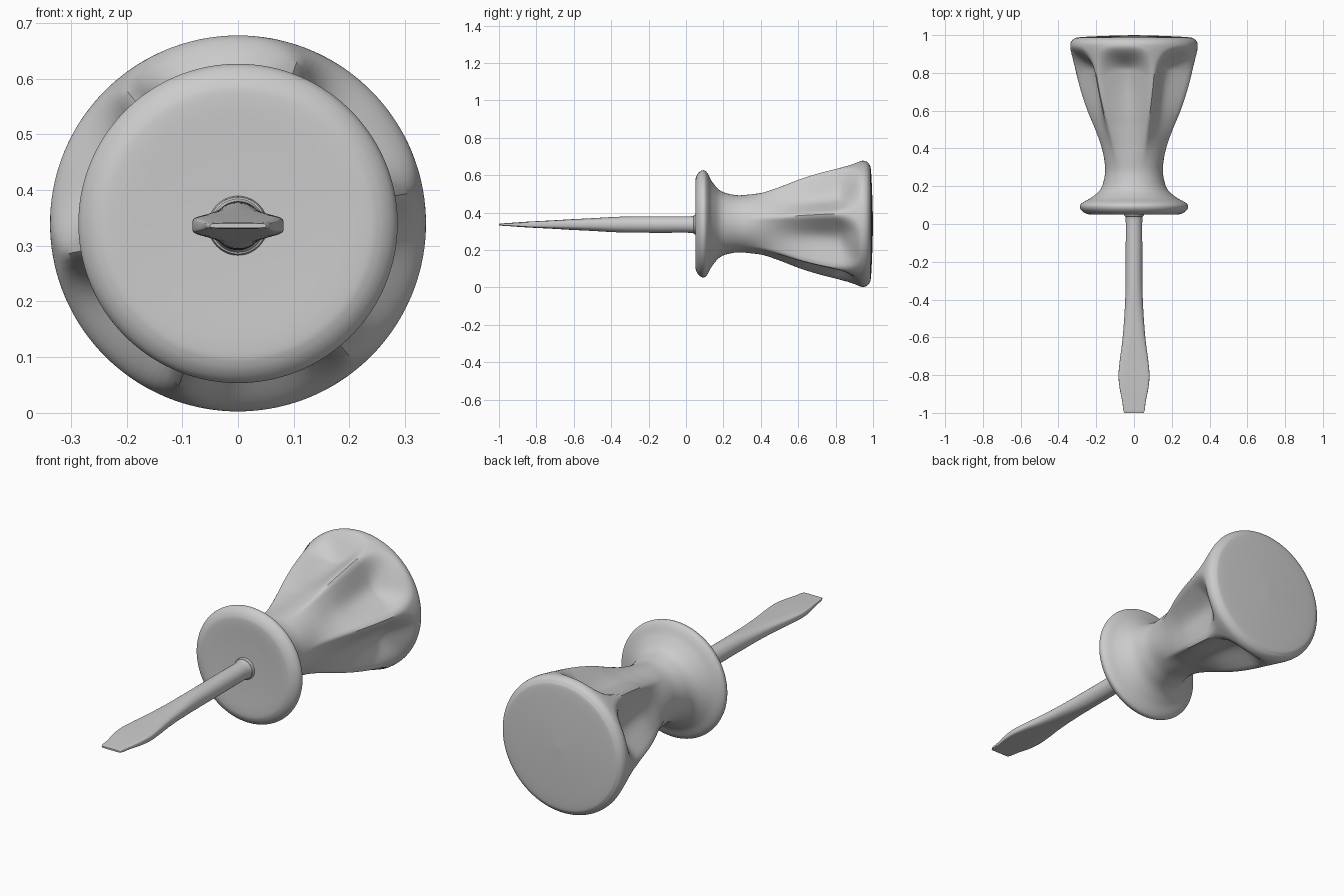
import bpy, bmesh, math
from mathutils import Vector

if "Cube" in bpy.data.objects:
    bpy.data.objects.remove(bpy.data.objects["Cube"])

CZ = 0.34          # height of the tool axis
RIDGE = math.radians(10)


def smooth(points, steps):
    """Catmull-Rom curve through tuples of any length."""
    pts = [Vector(p) for p in points]
    pts = [pts[0] * 2 - pts[1]] + pts + [pts[-1] * 2 - pts[-2]]
    out = []
    for i in range(1, len(pts) - 2):
        a, b, c, d = pts[i - 1:i + 3]
        for s in range(steps):
            t = s / steps
            out.append(0.5 * (2 * b + (c - a) * t + (2 * a - 5 * b + 4 * c - d) * t * t
                              + (3 * b - a - 3 * c + d) * t ** 3))
    return out + [pts[-2]]


def loft(name, rings, angle):
    """Skin closed rings of points and cap both ends."""
    bm = bmesh.new()
    rows = [[bm.verts.new(p) for p in ring] for ring in rings]
    n = len(rows[0])
    for a, b in zip(rows, rows[1:]):
        for i in range(n):
            j = (i + 1) % n
            bm.faces.new((a[i], a[j], b[j], b[i]))
    bm.faces.new(rows[0])
    bm.faces.new(rows[-1])
    bmesh.ops.recalc_face_normals(bm, faces=bm.faces)
    mesh = bpy.data.meshes.new(name)
    bm.to_mesh(mesh)
    bm.free()
    ob = bpy.data.objects.new(name, mesh)
    bpy.context.collection.objects.link(ob)
    bpy.ops.object.select_all(action='DESELECT')
    ob.select_set(True)
    bpy.context.view_layer.objects.active = ob
    bpy.ops.object.shade_smooth_by_angle(angle=math.radians(angle))
    return ob


def ease(t):
    t = max(0.0, min(1.0, t))
    return t * t * (3 - 2 * t)


def flute_depth(y, ang):
    """Depth of the six scooped finger flutes, arched at the butt end."""
    step = math.pi / 3
    t = abs(((ang - RIDGE) % step) / step * 2 - 1)
    t = min(1.0, t / 0.95)
    arch_end = 0.945 - 0.07 * t ** 4
    return 0.095 * ease((y - 0.3) / 0.5) * (1 - t * t) * ease((arch_end - y) / 0.13)


# Handle: turned profile (y, radius) with guard, neck and fluted grip
profile = smooth([(0.055, 0.002), (0.053, 0.12), (0.05, 0.22), (0.056, 0.255),
                  (0.075, 0.28), (0.097, 0.286), (0.115, 0.27), (0.14, 0.225),
                  (0.18, 0.18), (0.23, 0.16), (0.3, 0.153), (0.4, 0.172),
                  (0.5, 0.208), (0.6, 0.25), (0.7, 0.284), (0.8, 0.311),
                  (0.88, 0.328), (0.935, 0.337), (0.962, 0.334), (0.98, 0.318),
                  (0.989, 0.285), (0.996, 0.15), (1.0, 0.002)], 9)
SEG = 144
handle_rings = []
for y, r in profile:
    ring = []
    for i in range(SEG):
        a = RIDGE + math.tau * i / SEG
        q = r - flute_depth(y, a) if y < 0.95 else r
        ring.append((q * math.cos(a), y, CZ + q * math.sin(a)))
    handle_rings.append(ring)
loft("handle", handle_rings, 40)

# Blade: round shaft flaring into a flat tip (y, half width, half thickness, squareness)
sections = smooth([(0.08, 0.055, 0.055, 2), (0.045, 0.052, 0.052, 2), (0.02, 0.044, 0.044, 2),
                   (-0.15, 0.044, 0.044, 2), (-0.35, 0.045, 0.042, 2.1),
                   (-0.5, 0.052, 0.034, 2.5), (-0.62, 0.062, 0.028, 3),
                   (-0.72, 0.075, 0.022, 4), (-0.8, 0.082, 0.018, 5),
                   (-0.87, 0.076, 0.014, 6), (-0.94, 0.062, 0.009, 6),
                   (-0.985, 0.057, 0.006, 6), (-1.0, 0.05, 0.004, 6)], 6)


def power(v, e):
    return math.copysign(abs(v) ** (2 / e), v)


blade_rings = [[(w * power(math.cos(math.tau * i / 48), e), y,
                 CZ - 0.004 + h * power(math.sin(math.tau * i / 48), e)) for i in range(48)]
               for y, w, h, e in sections]
loft("blade", blade_rings, 40)
